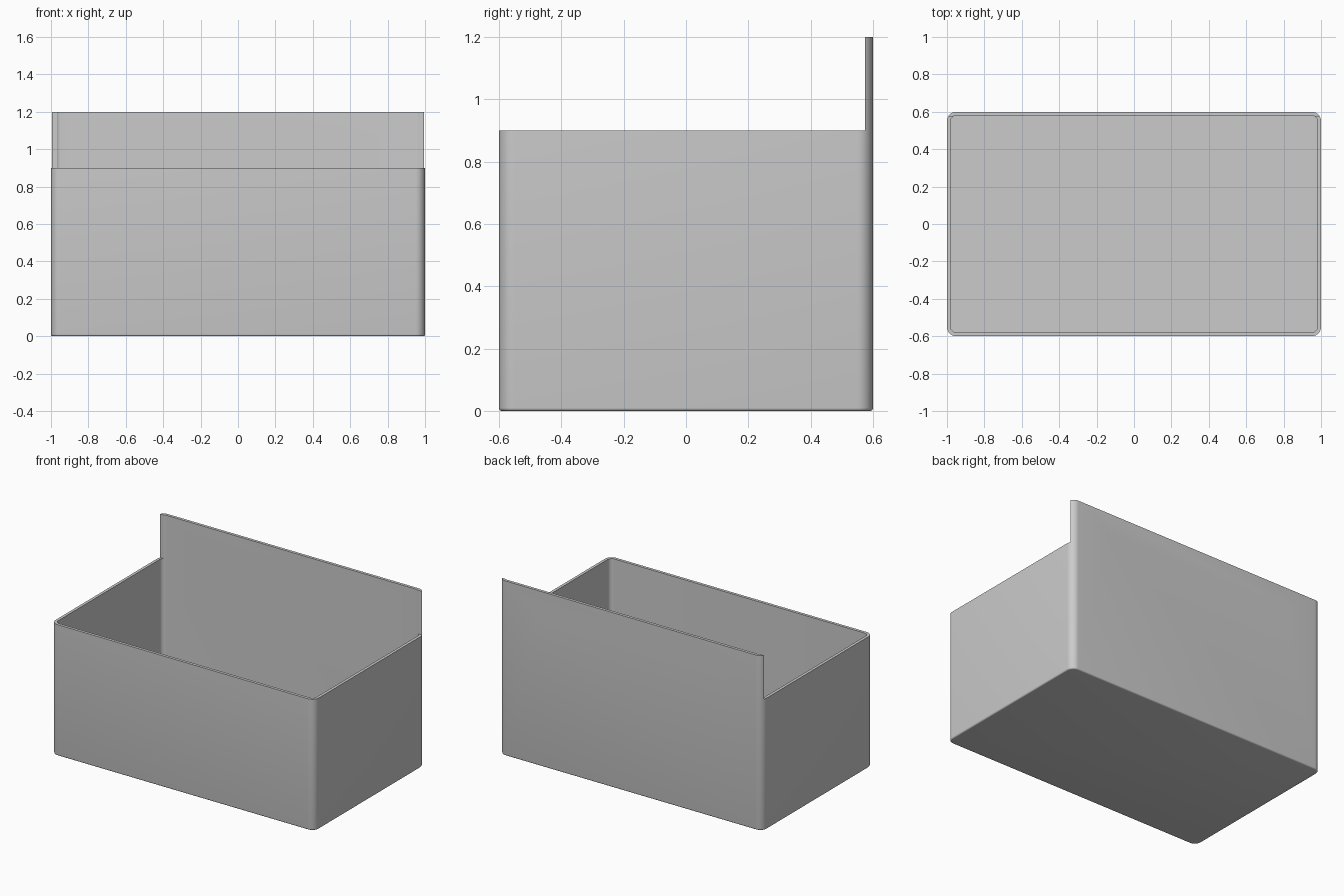
import bpy, bmesh, math

if "Cube" in bpy.data.objects:
    bpy.data.objects.remove(bpy.data.objects["Cube"])

grey = bpy.data.materials.new("light grey")
grey.diffuse_color = (0.6, 0.6, 0.6, 1)
grey.use_nodes = True
grey.node_tree.nodes["Principled BSDF"].inputs["Base Color"].default_value = grey.diffuse_color


def finish(name, bm):
    mesh = bpy.data.meshes.new(name)
    bmesh.ops.recalc_face_normals(bm, faces=bm.faces)
    bm.to_mesh(mesh)
    bm.free()
    obj = bpy.data.objects.new(name, mesh)
    bpy.context.collection.objects.link(obj)
    obj.data.materials.append(grey)
    return obj


def rounded_block(name, hx, hy, r, z0, z1, edge=0.0, steps=10):
    """Rounded rectangle extruded from z0 to z1, with a rounded bottom rim."""
    levels = [(z1, 0.0)]
    if edge:
        for i in range(5):
            a = math.pi / 2 * i / 4
            levels.append((z0 + edge * (1 - math.sin(a)), edge * (1 - math.cos(a))))
    else:
        levels.append((z0, 0.0))
    bm = bmesh.new()
    rings = []
    for z, inset in levels:
        ring = []
        for q, (sx, sy) in enumerate([(1, 1), (-1, 1), (-1, -1), (1, -1)]):
            for i in range(steps + 1):
                a = math.pi / 2 * (q + i / steps)
                ring.append(bm.verts.new((sx * (hx - r) + (r - inset) * math.cos(a),
                                          sy * (hy - r) + (r - inset) * math.sin(a), z)))
        rings.append(ring)
    for a, b in zip(rings, rings[1:]):
        for i in range(len(a)):
            j = (i + 1) % len(a)
            bm.faces.new((a[i], a[j], b[j], b[i]))
    bm.faces.new(rings[0])
    bm.faces.new(rings[-1])
    return finish(name, bm)


def cut(obj, cutter):
    mod = obj.modifiers.new("cut", 'BOOLEAN')
    mod.operation, mod.solver, mod.object = 'DIFFERENCE', 'EXACT', cutter
    bpy.context.view_layer.objects.active = obj
    bpy.ops.object.modifier_apply(modifier=mod.name)
    bpy.data.objects.remove(cutter)


# Bin body with its tall back plate
body = rounded_block("wall_bin", 1.0, 0.6, 0.05, 0.0, 1.2, edge=0.01)

# Hollow interior, leaving thin walls and floor
cut(body, rounded_block("cavity", 0.98, 0.58, 0.03, 0.02, 1.4))

# Lower the front and side walls
bm = bmesh.new()
bmesh.ops.create_cube(bm, size=1)
for v in bm.verts:
    v.co = (v.co.x * 3, -1 if v.co.y < 0 else 0.575, 0.9 if v.co.z < 0 else 1.5)
cut(body, finish("rim_cutter", bm))

# Mounting holes
for x in (-0.7, 0.7):
    bm = bmesh.new()
    bmesh.ops.create_cone(bm, cap_ends=True, segments=32, radius1=0.021, radius2=0.021, depth=0.2)
    for v in bm.verts:
        v.co = (v.co.x + x, v.co.z + 0.6, v.co.y + 1.05)
    cut(body, finish("hole_cutter", bm))

# Smooth rounded corners, crisp edges elsewhere
bpy.ops.object.select_all(action='DESELECT')
body.select_set(True)
bpy.context.view_layer.objects.active = body
bpy.ops.object.shade_smooth_by_angle(angle=math.radians(30))
